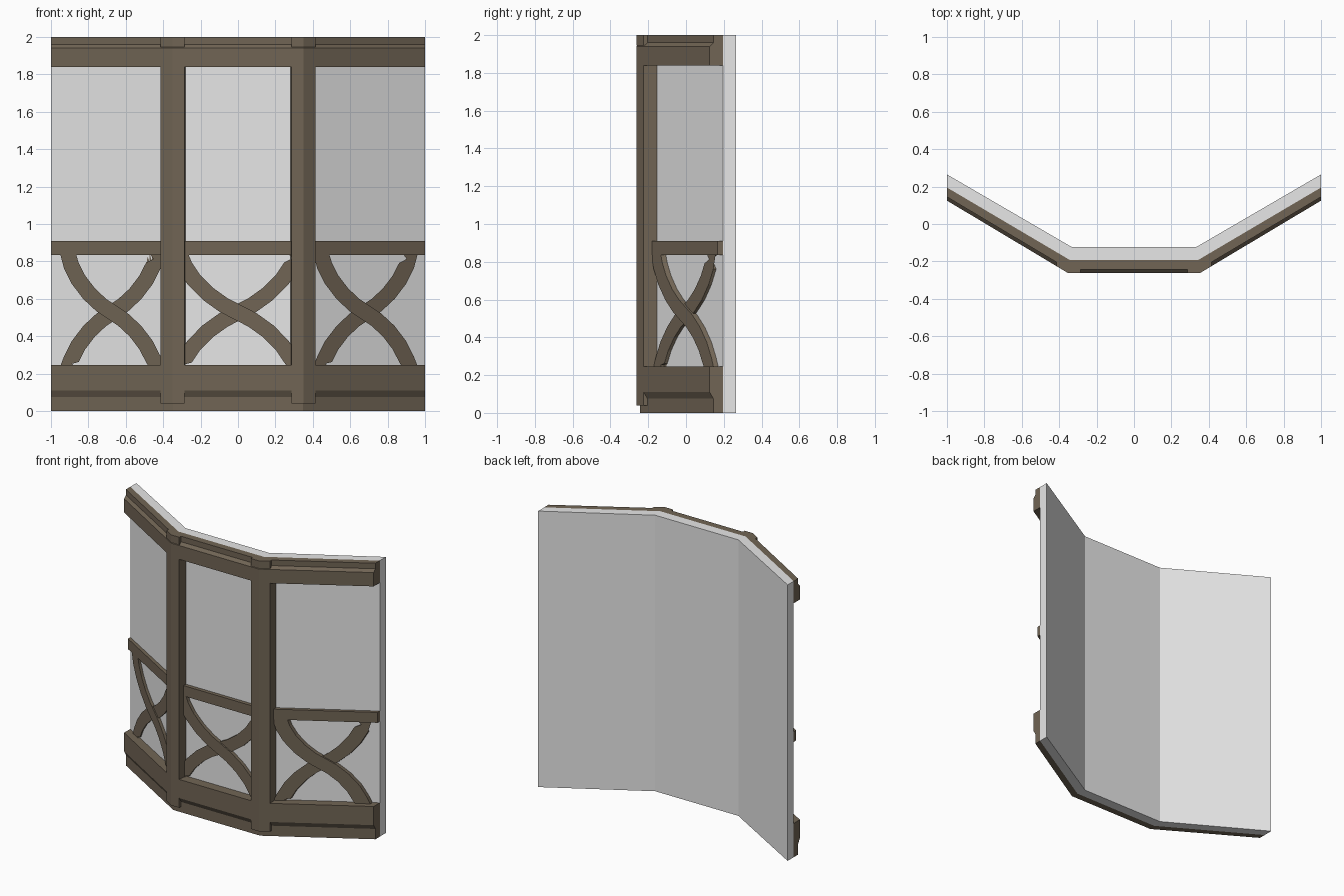
import bpy, bmesh
from mathutils import Vector

if "Cube" in bpy.data.objects:
    bpy.data.objects.remove(bpy.data.objects["Cube"])


def material(name, rgb):
    m = bpy.data.materials.new(name)
    m.diffuse_color = (*rgb, 1)
    m.use_nodes = True
    m.node_tree.nodes["Principled BSDF"].inputs["Base Color"].default_value = m.diffuse_color
    return m


PLASTER = material("pale plaster", (0.8, 0.8, 0.8))
WOOD = material("brown wood", (0.165, 0.13, 0.09))


def make(name, verts, faces, mat):
    me = bpy.data.meshes.new(name)
    me.from_pydata(verts, [], faces)
    me.materials.append(mat)
    bm = bmesh.new()
    bm.from_mesh(me)
    bmesh.ops.recalc_face_normals(bm, faces=bm.faces)
    bm.to_mesh(me)
    bm.free()
    ob = bpy.data.objects.new(name, me)
    bpy.context.collection.objects.link(ob)
    return ob


def corner(d):
    """Bay corner at depth d in front of the back surface."""
    return 0.333 + 0.13 * d, -0.123 - d


def side_y(x, d):
    """Height in y of the angled panel at distance |x| from the middle."""
    cx, cy = corner(d)
    return cy + (abs(x) - cx) * (0.265 - d - cy) / (1 - cx)


def bridge(name, rings, mat):
    """Skin a row of equal closed rings and cap both ends."""
    n = len(rings[0])
    verts = [p for r in rings for p in r]
    faces = [(i * n + j, i * n + (j + 1) % n, (i + 1) * n + (j + 1) % n, (i + 1) * n + j)
             for i in range(len(rings) - 1) for j in range(n)]
    faces += [tuple(range(n)), tuple(range(len(verts) - n, len(verts)))]
    return make(name, verts, faces, mat)


def sweep(name, profile, mat):
    """Sweep a (depth, z) profile along the three-sided bay."""
    rings = []
    for k in range(4):
        s = -1 if k < 2 else 1
        ring = []
        for d, z in profile:
            cx, cy = corner(d)
            ring.append((s, 0.265 - d, z) if k in (0, 3) else (s * cx, cy, z))
        rings.append(ring)
    return bridge(name, rings, mat)


# wall and horizontal timbers
W = 0.07
sweep("wall", [(0, 0), (W, 0), (W, 2), (0, 2)], PLASTER)
sweep("base_beam", [(W, 0), (0.12, 0), (0.12, 0.075), (0.14, 0.11), (0.14, 0.245), (W, 0.245)], WOOD)
sweep("top_beam", [(W, 1.84), (0.14, 1.84), (0.14, 1.94), (0.12, 1.96), (0.12, 2), (W, 2)], WOOD)
sweep("middle_rail", [(W, 0.835), (0.097, 0.835), (0.097, 0.91), (W, 0.91)], WOOD)


# corner posts with small end blocks
def post(name, s, z0, z1):
    fx, fy = corner(0.14)
    bx, by = corner(W)
    plan = [(0.287, fy), (fx, fy), (0.415, side_y(0.415, 0.14)),
            (0.41, side_y(0.41, W)), (bx, by), (0.282, by)]
    bridge(name, [[(s * x, y, z) for x, y in plan] for z in (z0, z1)], WOOD)


for s, side in ((-1, "left"), (1, "right")):
    post(side + "_post", s, 0.245, 1.84)
    post(side + "_post_foot_block", s, 0.04, 0.11)
    post(side + "_post_head_block", s, 1.945, 2.0)

# crossed curved braces: centre line of one S-shaped strip
HALF = [(0, 0), (0.25, 0.04), (0.52, 0.1), (0.76, 0.175), (0.92, 0.25), (1, 0.33)]
CURVE = [(-u, z) for u, z in HALF[:0:-1]] + [(u, -z) for u, z in HALF]


def brace(name, cx, half, flip, depth, angled):
    pts = [Vector((cx + flip * half * u, 0.527 + z)) for u, z in CURVE]
    rings = []
    for i, p in enumerate(pts):
        t = (pts[min(i + 1, len(pts) - 1)] - pts[max(i - 1, 0)]).normalized()
        n = Vector((-t.y, t.x)) * 0.042
        if i in (0, len(pts) - 1):
            n = Vector((flip * 0.042, 0))
        ring = []
        for q, d in ((p - n, W), (p + n, W), (p + n, depth), (p - n, depth)):
            y = side_y(q.x, d) if angled else corner(d)[1]
            z = min(max(q.y, 0.235), 0.845)
            ring.append((q.x, y, z))
        rings.append(ring)
    bridge(name, rings, WOOD)


for label, cx, half, angled in (("left", -0.672, 0.238, True),
                                ("centre", 0, 0.31, False),
                                ("right", 0.682, 0.238, True)):
    brace(label + "_front_brace", cx, half, 1, 0.095, angled)
    brace(label + "_rear_brace", cx, half, -1, 0.085, angled)
